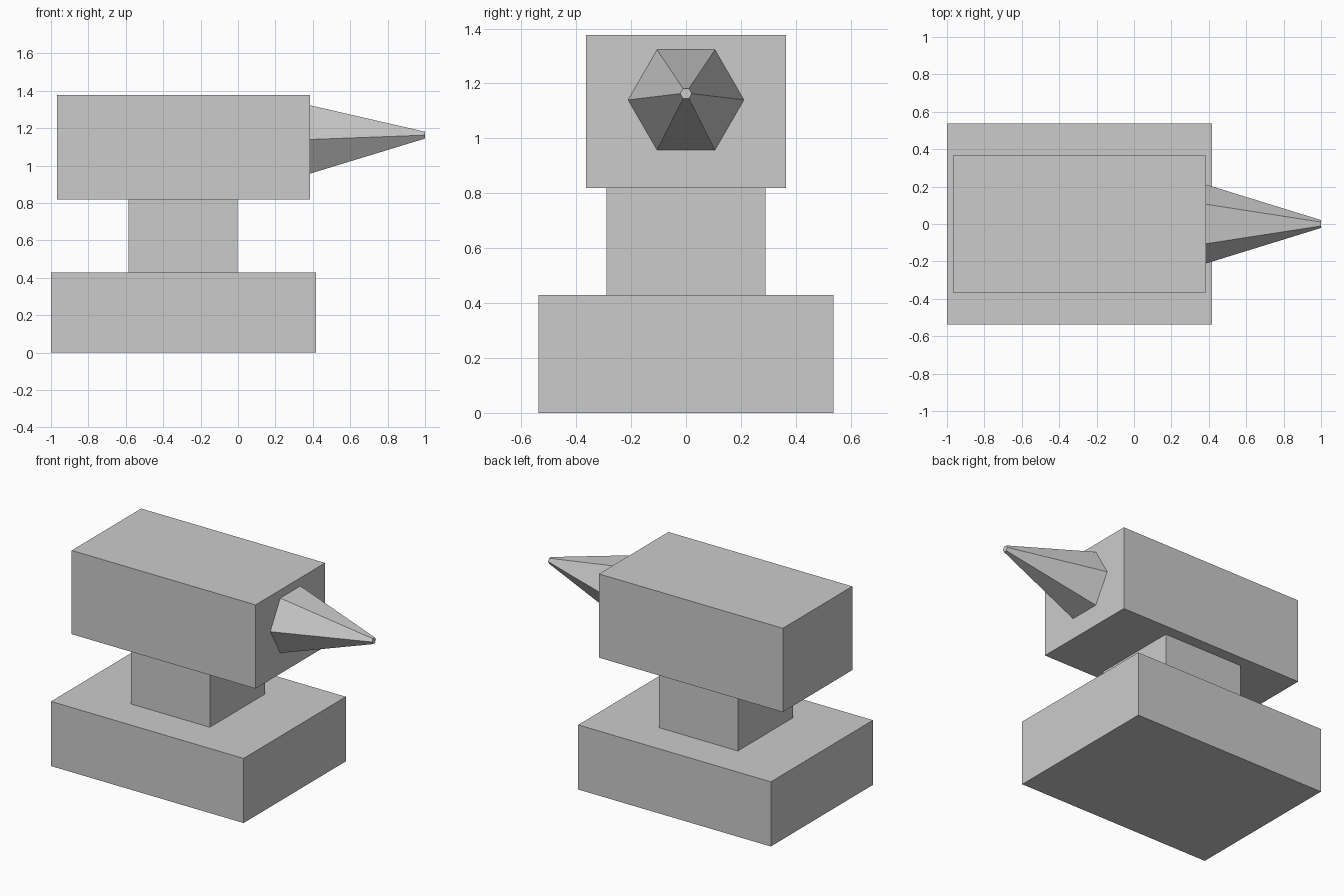
import bpy, bmesh, math
from mathutils import Vector

if "Cube" in bpy.data.objects:
    bpy.data.objects.remove(bpy.data.objects["Cube"])

grey = bpy.data.materials.new("plain grey")
grey.diffuse_color = (0.6, 0.6, 0.6, 1)
grey.use_nodes = True
grey.node_tree.nodes["Principled BSDF"].inputs["Base Color"].default_value = grey.diffuse_color


def finish(bm, name):
    bmesh.ops.recalc_face_normals(bm, faces=bm.faces)
    mesh = bpy.data.meshes.new(name)
    bm.to_mesh(mesh)
    bm.free()
    mesh.materials.append(grey)
    obj = bpy.data.objects.new(name, mesh)
    bpy.context.collection.objects.link(obj)
    return obj


def block(name, x0, x1, half_y, z0, z1):
    bm = bmesh.new()
    bmesh.ops.create_cube(bm, size=1)
    bmesh.ops.scale(bm, vec=(x1 - x0, 2 * half_y, z1 - z0), verts=bm.verts)
    bmesh.ops.translate(bm, vec=((x0 + x1) / 2, 0, (z0 + z1) / 2), verts=bm.verts)
    return finish(bm, name)


def hex_ring(bm, x, z, radius):
    # corners point sideways, flats face up and down
    return [bm.verts.new((x, radius * math.cos(i * math.pi / 3),
                          z + radius * math.sin(i * math.pi / 3))) for i in range(6)]


# stacked blocks: foot, waist and main body
block("base", -1.0, 0.417, 0.537, 0.0, 0.43)
block("waist", -0.585, -0.004, 0.29, 0.43, 0.82)
block("body", -0.968, 0.385, 0.365, 0.82, 1.377)

# tapered six-sided horn, its tip slightly raised
bm = bmesh.new()
root = hex_ring(bm, 0.385, 1.14, 0.211)
tip = hex_ring(bm, 1.0, 1.163, 0.021)
for i in range(6):
    j = (i + 1) % 6
    bm.faces.new((root[i], root[j], tip[j], tip[i]))
bm.faces.new(root)
bm.faces.new(tip)
finish(bm, "horn")
